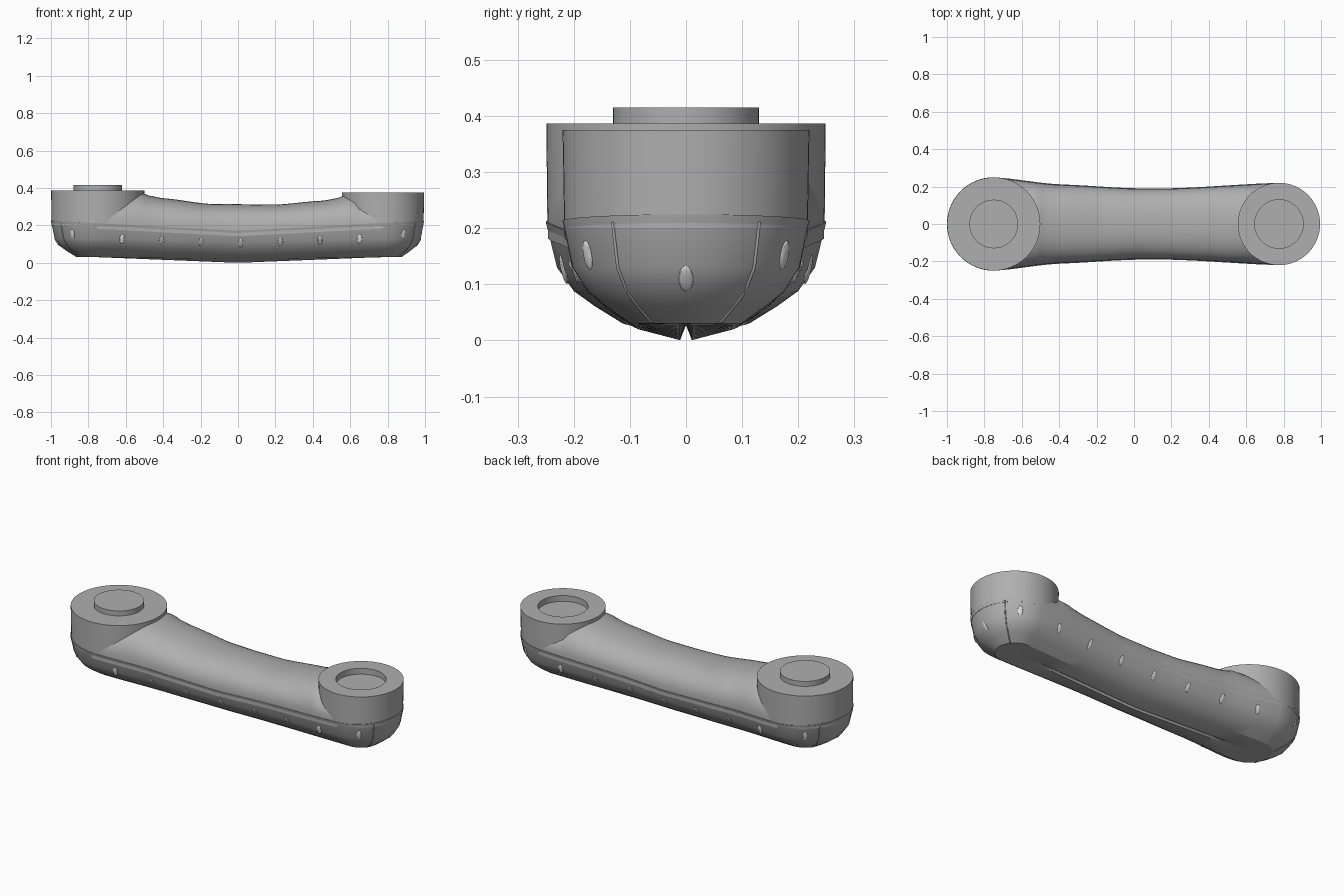
import bpy, bmesh, math
from mathutils import Vector
from mathutils.bvhtree import BVHTree

cube = bpy.data.objects.get("Cube")
if cube:
    bpy.data.objects.remove(cube)


def material(name, value):
    m = bpy.data.materials.new(name)
    m.use_nodes = True
    color = (value, value, value, 1)
    m.diffuse_color = color
    m.node_tree.nodes["Principled BSDF"].inputs["Base Color"].default_value = color
    return m


GREY = material("mid grey", 0.43)
PALE = material("pale grey", 0.72)
LEFT, RIGHT = (-0.75, 0.25), (0.775, 0.22)   # centre x and radius of each end


def finish(name, bm, mat=GREY, angle=30):
    bmesh.ops.remove_doubles(bm, verts=bm.verts, dist=0.0002)
    bmesh.ops.recalc_face_normals(bm, faces=bm.faces)
    mesh = bpy.data.meshes.new(name)
    bm.to_mesh(mesh)
    bm.free()
    mesh.materials.append(mat)
    ob = bpy.data.objects.new(name, mesh)
    bpy.context.collection.objects.link(ob)
    bpy.ops.object.select_all(action='DESELECT')
    ob.select_set(True)
    bpy.context.view_layer.objects.active = ob
    bpy.ops.object.shade_smooth_by_angle(angle=math.radians(angle))
    return ob


def loft(rings, closed):
    """Bridge a list of equal-length point rings with quads."""
    bm = bmesh.new()
    rows = [[bm.verts.new(p) for p in ring] for ring in rings]
    n = len(rows[0])
    for a, b in zip(rows, rows[1:]):
        for i in range(n if closed else n - 1):
            j = (i + 1) % n
            bm.faces.new((a[i], a[j], b[j], b[i]))
    return bm


def lerp_table(table, x):
    for (x0, y0), (x1, y1) in zip(table, table[1:]):
        if x <= x1:
            t = max(0, (x - x0) / (x1 - x0))
            t = t * t * (3 - 2 * t) * 0.5 + t * 0.5
            return y0 + (y1 - y0) * t
    return table[-1][1]


WIDTH = [(-0.75, 0.25), (-0.4, 0.212), (0, 0.191), (0.2, 0.191), (0.775, 0.22)]
HEIGHT = [(-0.75, 0.36), (-0.52, 0.375), (-0.47, 0.358), (-0.4, 0.345), (-0.15, 0.315),
          (0.2, 0.311), (0.45, 0.332), (0.53, 0.345), (0.57, 0.36), (0.63, 0.36),
          (0.65, 0.335), (0.775, 0.33)]


def seam_height(x):
    return 0.172 + 0.053 * abs(x)


# Outline as (spine x, offset x, offset y)
outline = []
for i in range(33):
    a = math.pi / 2 + math.pi * i / 32
    outline.append((LEFT[0], LEFT[1] * math.cos(a), LEFT[1] * math.sin(a)))
xs = [LEFT[0] + (RIGHT[0] - LEFT[0]) * i / 24 for i in range(1, 24)]
outline += [(x, 0, -lerp_table(WIDTH, x)) for x in xs]
for i in range(33):
    a = -math.pi / 2 + math.pi * i / 32
    outline.append((RIGHT[0], RIGHT[1] * math.cos(a), RIGHT[1] * math.sin(a)))
outline += [(x, 0, lerp_table(WIDTH, x)) for x in reversed(xs)]

# Lower shell with a groove along the underside: (inset, end z, middle z)
levels = [(0, 0.03, 0.027), (0.055, 0.03, 0), (0.45, 0.03, 0.02), (0.65, 0.061, 0.045),
          (0.8, 0.088, 0.075), (0.92, 0.13, 0.11), (1, None, None), (0.9, None, None)]
rings = []
for f, z_end, z_mid in levels:
    ring = []
    for s, ox, oy in outline:
        k = min(1, abs(s) / 0.75)
        z = seam_height(s + ox) if z_end is None else z_mid + (z_end - z_mid) * k
        ring.append((s + f * ox, f * oy, z))
    rings.append(ring)
bm = loft(rings, True)
bmesh.ops.remove_doubles(bm, verts=bm.verts, dist=0.0002)
shell_tree = BVHTree.FromBMesh(bm)
finish("lower_shell", bm)

# Arm bridging the two ends, with a rounded top
sections = []
for i in range(73):
    x = LEFT[0] + (RIGHT[0] - LEFT[0]) * i / 72
    w, top, base = lerp_table(WIDTH, x) * 0.985, lerp_table(HEIGHT, x), seam_height(x)
    section = [(x, -w, base - 0.03)]
    for j in range(25):
        a = math.pi * j / 24
        c, s = math.cos(a), math.sin(a)
        y = -math.copysign(abs(c) ** 0.85, c) * w
        section.append((x, y, base + (top - base) * max(s, 0) ** 0.85))
    section.append((x, w, base - 0.03))
    sections.append(section)
finish("arm", loft(sections, False), angle=40)


# Round ends, turned from profiles
def lathe(name, x, profile, steps=64):
    turns = [2 * math.pi * i / steps for i in range(steps)]
    finish(name, loft([[(x + r * math.cos(a), r * math.sin(a), z) for a in turns]
                       for r, z in profile], True))


lathe("stud_end", LEFT[0], [(0.2, 0.2), (0.247, 0.2), (0.249, 0.387), (0.13, 0.387),
                            (0.13, 0.415), (0, 0.415)])
lathe("socket_end", RIGHT[0], [(0.18, 0.2), (0.217, 0.2), (0.22, 0.375), (0.13, 0.375),
                               (0.13, 0.342), (0, 0.342)])


def on_shell(x, angle, z):
    d = Vector((math.cos(angle), math.sin(angle), 0))
    hit, normal, _, _ = shell_tree.ray_cast(Vector((x, 0, z)) + d, -d)
    return hit, (normal if normal.dot(d) > 0 else -normal)


# Small oval lights around the lower shell
def light(name, x, angle, z):
    hit, normal = on_shell(x, angle, z)
    bm = bmesh.new()
    bmesh.ops.create_uvsphere(bm, u_segments=16, v_segments=8, radius=1)
    turn = normal.to_track_quat('Z', 'Y')
    for v in bm.verts:
        v.co = hit + turn @ Vector((v.co.x * 0.013, v.co.y * 0.027, v.co.z * 0.005))
    finish(name, bm, PALE)


for side, label in ((-1, "front"), (1, "back")):
    for i in range(7):
        x = -0.62 + 0.2117 * i
        light(f"{label}_light_{i + 1}", x, side * math.pi / 2, 0.105 + 0.035 * abs(x))
    light(f"{label}_stud_corner_light", LEFT[0], side * math.radians(125), 0.152)
    light(f"{label}_socket_corner_light", RIGHT[0], side * math.radians(58), 0.152)
light("stud_tip_light", LEFT[0], math.pi, 0.11)
light("socket_tip_light", RIGHT[0], 0, 0.11)

# Panel seams running down the ends of the lower shell
for x, base, label in ((LEFT[0], math.pi, "stud"), (RIGHT[0], 0, "socket")):
    for side in (-1, 1):
        curve = bpy.data.curves.new(f"{label}_seam", 'CURVE')
        curve.dimensions = '3D'
        curve.bevel_depth = 0.003
        curve.bevel_resolution = 1
        spline = curve.splines.new('POLY')
        spline.points.add(11)
        for i, p in enumerate(spline.points):
            hit, _ = on_shell(x, base + side * math.radians(37), 0.033 + 0.0162 * i)
            p.co = (*hit, 1)
        curve.materials.append(GREY)
        ob = bpy.data.objects.new(f"{label}_seam", curve)
        bpy.context.collection.objects.link(ob)
